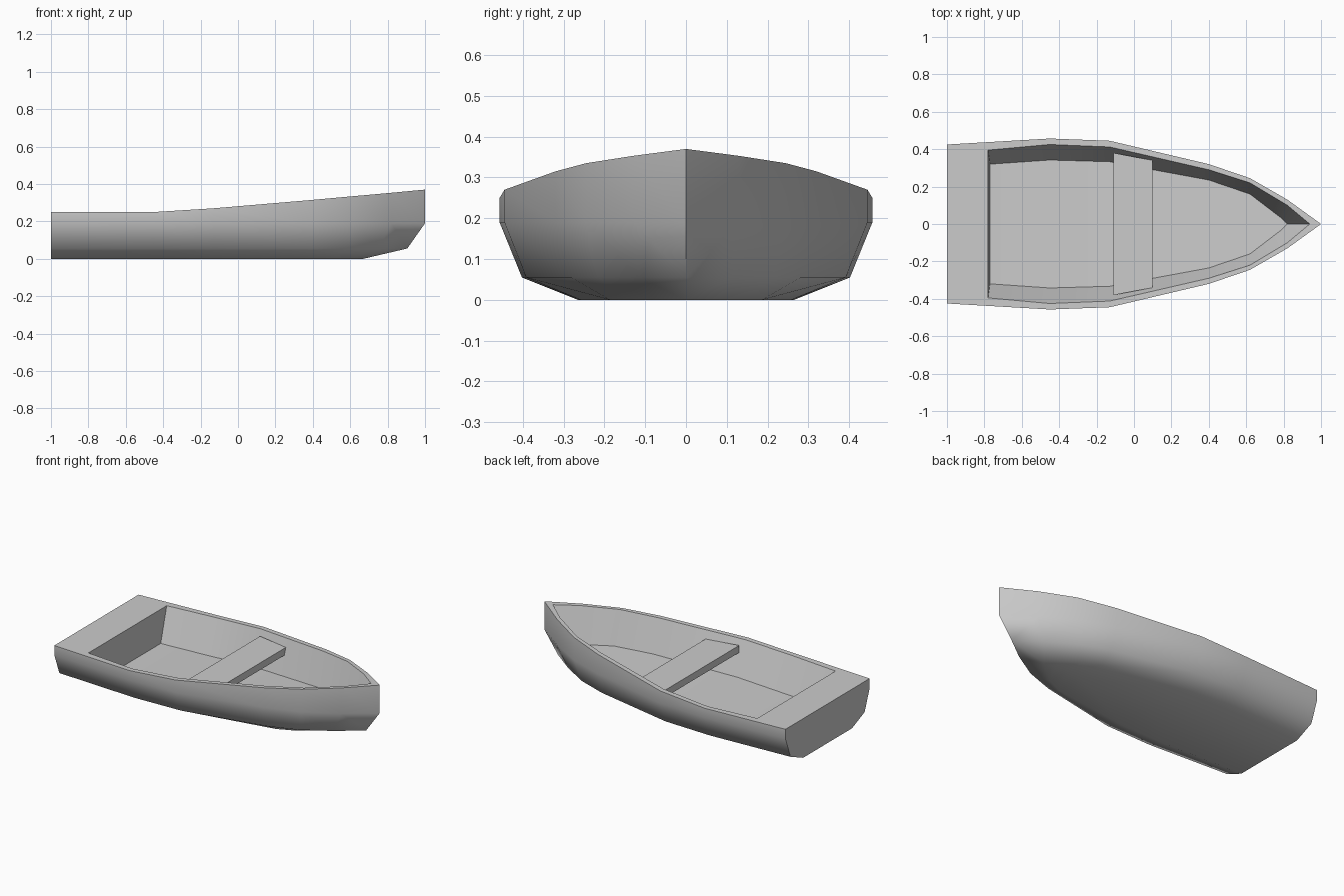
import bpy, bmesh, math

if "Cube" in bpy.data.objects:
    bpy.data.objects.remove(bpy.data.objects["Cube"])

# Station tables from stern to bow
SHEER = [(-1, .425, .25), (-.45, .457, .25), (-.13, .445, .27), (.4, .32, .315),
         (.62, .245, .335), (.82, .13, .353), (1, 0, .37)]          # x, half width, z
RIM = [(-.78, .395), (-.45, .425), (-.13, .412), (.4, .29), (.62, .22), (.82, .10), (.94, 0)]
FLOOR = [(-.77, .32), (-.45, .342), (-.13, .333), (.4, .235), (.62, .16), (.79, .03), (.82, 0)]
# Hull side rows: width factor, height, bow end x
ROWS = [(1, .19, 1.0), (.88, .055, .905), (.58, 0, .67)]


def sheer_z(x):
    for (x0, _, z0), (x1, _, z1) in zip(SHEER, SHEER[1:]):
        if x <= x1:
            return z0 + (z1 - z0) * (x - x0) / (x1 - x0)
    return SHEER[-1][2]


def finish(bm, name, angle):
    bmesh.ops.remove_doubles(bm, verts=bm.verts, dist=.0005)
    bmesh.ops.recalc_face_normals(bm, faces=bm.faces)
    me = bpy.data.meshes.new(name)
    bm.to_mesh(me)
    bm.free()
    ob = bpy.data.objects.new(name, me)
    bpy.context.collection.objects.link(ob)
    bpy.ops.object.select_all(action='DESELECT')
    ob.select_set(True)
    bpy.context.view_layer.objects.active = ob
    bpy.ops.object.shade_smooth_by_angle(angle=math.radians(angle))
    return ob


# Half hull: strips from floor centre, over the rim, down the side to the keel line
bm = bmesh.new()
lines = [[(x, 0, sheer_z(x) - .21) for x, _ in FLOOR],
         [(x, y, sheer_z(x) - .21) for x, y in FLOOR],
         [(x, y, sheer_z(x)) for x, y in RIM],
         SHEER]
for f, z, end in ROWS:
    lines.append([(x if x < .4 else .4 + (x - .4) * (end - .4) / .6, y * f, z)
                  for x, y, _ in SHEER])
lines.append([(x, 0, z) for x, _, z in lines[-1]])
grid = [[bm.verts.new(p) for p in line] for line in lines]
for a, b in zip(grid, grid[1:]):
    for i in range(len(a) - 1):
        bm.faces.new((a[i], a[i + 1], b[i + 1], b[i]))

# Stern: well wall, deck and transom, each closed at the centre line
rim_c = bm.verts.new((-.78, 0, .25))
top_c = bm.verts.new((-1, 0, .25))
bm.faces.new((grid[0][0], grid[1][0], grid[2][0], rim_c))
bm.faces.new((rim_c, grid[2][0], grid[3][0], top_c))
bm.faces.new([top_c] + [g[0] for g in grid[3:]])

# Mirror to the other side
bmesh.ops.remove_doubles(bm, verts=bm.verts, dist=.0005)
dup = bmesh.ops.duplicate(bm, geom=bm.verts[:] + bm.edges[:] + bm.faces[:])
for v in dup['geom']:
    if isinstance(v, bmesh.types.BMVert):
        v.co.y *= -1
finish(bm, "hull", 50)

# Seat plank, tapered towards the bow
bm = bmesh.new()
bmesh.ops.create_cube(bm, size=1)
for v in bm.verts:
    front = v.co.x > 0
    v.co = (.1 if front else -.11,
            math.copysign(.34 if front else .38, v.co.y),
            .24 if v.co.z > 0 else .195)
finish(bm, "seat", 30)
